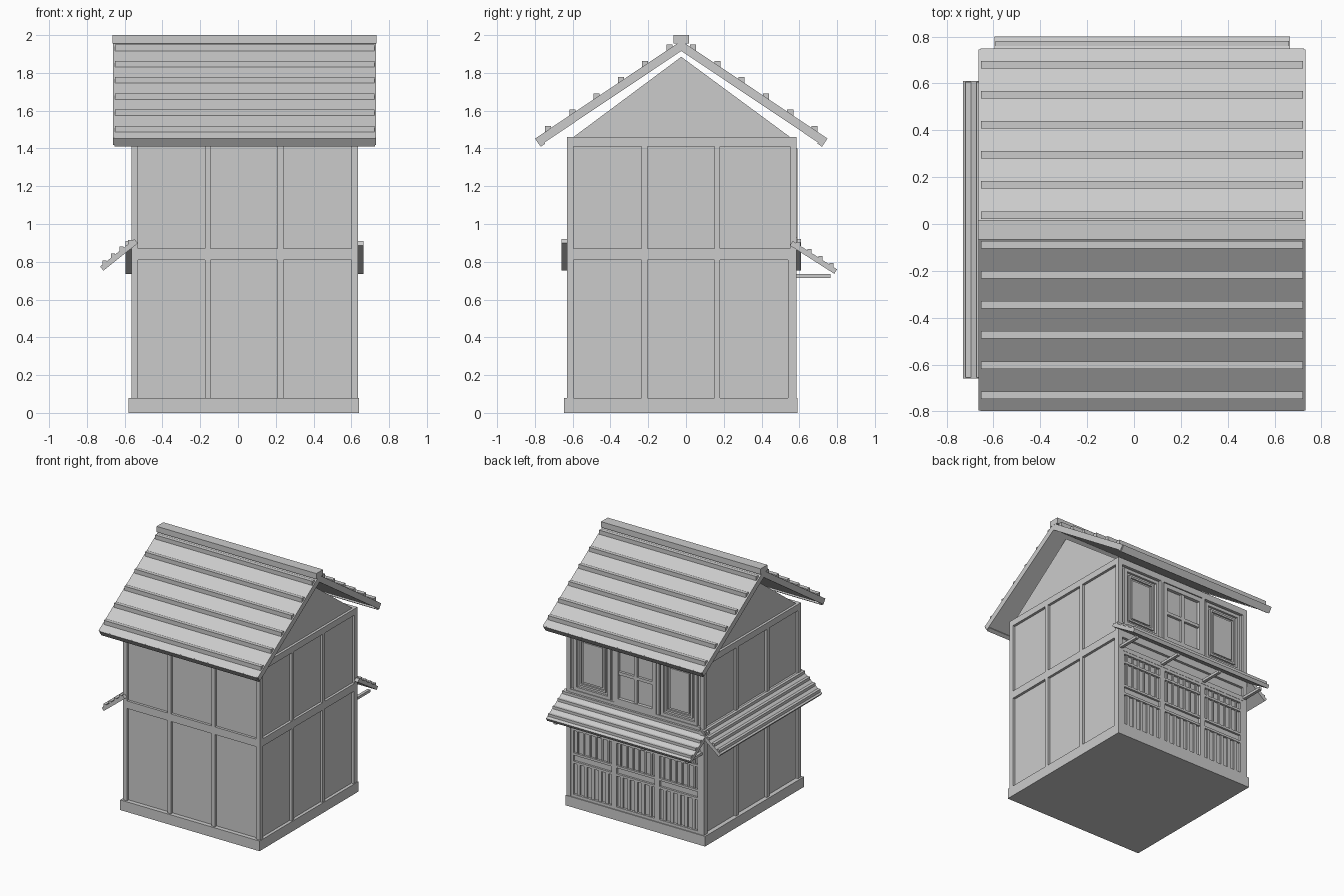
import bpy

if "Cube" in bpy.data.objects:
    bpy.data.objects.remove(bpy.data.objects["Cube"])

# House body limits
X0, X1, Y0, Y1 = -0.565, 0.635, -0.63, 0.585
REC = 0.02                      # wall recess behind the timber frame
CY, CX = -0.025, 0.035


def mesh_obj(name, verts, faces):
    me = bpy.data.meshes.new(name)
    me.from_pydata(verts, [], faces)
    ob = bpy.data.objects.new(name, me)
    bpy.context.collection.objects.link(ob)
    return ob


def boxes(name, items):
    """One object from (x0, x1, y0, y1, z0, z1) boxes."""
    v, f = [], []
    for x0, x1, y0, y1, z0, z1 in items:
        n = len(v)
        v += [(x, y, z) for z in (z0, z1) for x, y in ((x0, y0), (x1, y0), (x1, y1), (x0, y1))]
        f += [[n + i for i in q] for q in ((3, 2, 1, 0), (4, 5, 6, 7), (0, 1, 5, 4),
                                          (1, 2, 6, 5), (2, 3, 7, 6), (3, 0, 4, 7))]
    return mesh_obj(name, v, f)


def prism(name, pts, axis, a, b):
    """Extrude a profile (horizontal, z) along axis 'x' or 'y' from a to b."""
    put = (lambda t, p: (t, p[0], p[1])) if axis == 'x' else (lambda t, p: (p[0], t, p[1]))
    area = sum(p[0] * q[1] - q[0] * p[1] for p, q in zip(pts, pts[1:] + pts[:1]))
    if (area < 0) != (axis == 'y'):
        pts = pts[::-1]
    n = len(pts)
    v = [put(a, p) for p in pts] + [put(b, p) for p in pts]
    f = [list(range(n))[::-1], list(range(n, 2 * n))]
    f += [[i, (i + 1) % n, n + (i + 1) % n, n + i] for i in range(n)]
    return mesh_obj(name, v, f)


def slab(top, end, th):
    """Sloping board profile, th measured square to the slope."""
    dx, dz = end[0] - top[0], end[1] - top[1]
    k = th / (dx * dx + dz * dz) ** 0.5
    s = 1 if dx > 0 else -1
    ox, oz = s * dz * k, -s * dx * k
    return [top, end, (end[0] + ox, end[1] + oz), (top[0] + ox, top[1] + oz)]


# Base and walls
boxes("base", [(-0.58, 0.64, -0.645, 0.59, 0, 0.08)])
boxes("wall_core", [(X0 + REC, X1 - REC, Y0 + REC, Y1 - REC, 0.07, 1.45)])
prism("gable_attic", [(Y0 + REC, 1.45), (Y1 - REC, 1.45), (CY, 1.885)], 'x', X0 + REC, X1 - REC)

# Timber frame: posts and wrapped beams
frame = []
for a, b in ((X0, -0.53), (-0.175, -0.145), (0.21, 0.24), (0.60, X1)):
    frame += [(a, b, Y0, Y0 + 0.035, 0.08, 1.41), (a, b, Y1 - 0.035, Y1, 0.81, 1.41)]
    if a == X0 or b == X1:
        frame.append((a, b, Y1 - 0.045, Y1, 0.08, 0.81))
for a, b in ((-0.235, -0.205), (0.15, 0.18)):
    frame += [(X0, X0 + 0.035, a, b, 0.08, 1.41), (X1 - 0.035, X1, a, b, 0.08, 1.41)]
for z0, z1 in ((0.81, 0.87), (1.41, 1.46)):
    frame += [(X0, X1, Y0, Y0 + 0.035, z0, z1), (X0, X1, Y1 - 0.035, Y1, z0, z1),
              (X0, X0 + 0.035, Y0, Y1, z0, z1), (X1 - 0.035, X1, Y0, Y1, z0, z1)]
boxes("timber_frame", frame)

# Main roof: two slopes, barge boards, eave boards, battens
RX0, RX1 = -0.652, 0.722
TOP, RUN, EAVE = 1.97, 0.77, 1.455
SL = (TOP - EAVE) / RUN
for side, s in (("front", -1), ("back", 1)):
    ridge, eave = (CY, TOP), (CY + s * RUN, EAVE)
    prism("roof_" + side, slab(ridge, eave, 0.04), 'x', RX0, RX1)
    for tag, a, b in (("left", -0.663, RX0), ("right", RX1, 0.731)):
        prism(f"barge_{side}_{tag}", slab(ridge, eave, 0.045), 'x', a, b)
    prism("eave_board_" + side,
          slab((CY + s * (RUN - 0.02), EAVE + 0.02 * SL), (CY + s * (RUN + 0.004), EAVE - 0.003), 0.052),
          'x', RX0 - 0.003, RX1 + 0.003)
    bat = []
    for i in range(6):
        d = 0.063 + i * 0.1285
        y, z = CY + s * d, TOP - d * SL
        bat.append((RX0, RX1, y - 0.016, y + 0.016, z - 0.02, z + 0.022))
    boxes("roof_battens_" + side, bat)
boxes("ridge_cap", [(-0.665, 0.732, CY - 0.042, CY + 0.042, 1.955, 2.0)])


# Awnings on the back and left sides
def awning(name, axis, top, end, a, b, count):
    prism(name, slab(top, end, 0.028), axis, a, b)
    s = 1 if end[0] > top[0] else -1
    for i in range(count):
        t = (i + 0.5) / count
        h, z = (top[k] + (end[k] - top[k]) * t for k in (0, 1))
        w = 0.011
        prism(f"{name}_batten_{i + 1}", [(h - w, z - 0.015), (h + w, z - 0.015),
                                         (h + w, z + 0.014), (h - w, z + 0.014)], axis, a + 0.004, b - 0.004)


awning("back_awning", 'x', (0.565, 0.91), (0.80, 0.76), -0.595, 0.665, 4)
awning("left_awning", 'y', (-0.548, 0.92), (-0.73, 0.775), -0.66, 0.61, 4)
boxes("awning_brackets", [(x - 0.012, x + 0.012, Y1 - 0.03, 0.765, 0.715, 0.735)
                          for x in (-0.54, -0.16, 0.225, 0.61)])


# Upper back windows: two shutters and a cross window
def ring(x0, x1, z0, z1, w, y0, y1):
    return [(x0, x0 + w, y0, y1, z0, z1), (x1 - w, x1, y0, y1, z0, z1),
            (x0 + w, x1 - w, y0, y1, z0, z0 + w), (x0 + w, x1 - w, y0, y1, z1 - w, z1)]


YB = Y1 - REC - 0.005
for name, cx in (("left", -0.345), ("right", 0.415)):
    boxes("shutter_" + name, ring(cx - 0.16, cx + 0.16, 0.93, 1.395, 0.025, YB, Y1 - 0.003)
          + ring(cx - 0.115, cx + 0.115, 0.975, 1.35, 0.015, YB, Y1 - 0.007)
          + [(cx - 0.085, cx + 0.085, YB, Y1 - 0.011, 1.005, 1.32)])
wx = 0.0325
boxes("cross_window", ring(wx - 0.185, wx + 0.185, 0.93, 1.40, 0.035, YB, Y1 + 0.006)
      + [(wx - 0.012, wx + 0.012, YB, Y1, 0.96, 1.37), (wx - 0.15, wx + 0.15, YB, Y1, 1.153, 1.177)])
boxes("window_sill", [(X0 + 0.03, X1 - 0.03, YB, Y1 + 0.004, 0.87, 0.93)])

# Lower back lattice doors
W = (X1 - X0 - 0.07) / 3
for d in range(3):
    a = X0 + 0.035 + d * W
    b = a + W
    parts = ring(a, b, 0.08, 0.70, 0.022, YB, Y1 - 0.002)
    parts += [(a + 0.02, b - 0.02, YB, Y1 - 0.004, z, z + 0.018) for z in (0.605, 0.41, 0.345)]
    for i in range(1, 7):
        x = a + W * i / 7
        parts.append((x - 0.006, x + 0.006, YB, Y1 - 0.009, 0.41, 0.69))
    for i in range(1, 6):
        x = a + W * i / 6
        parts.append((x - 0.013, x + 0.013, YB, Y1 - 0.009, 0.09, 0.35))
    boxes(f"lattice_door_{d + 1}", parts)
boxes("door_lintel", [(X0 + 0.035, X1 - 0.035, YB, Y1, 0.70, 0.735)])
